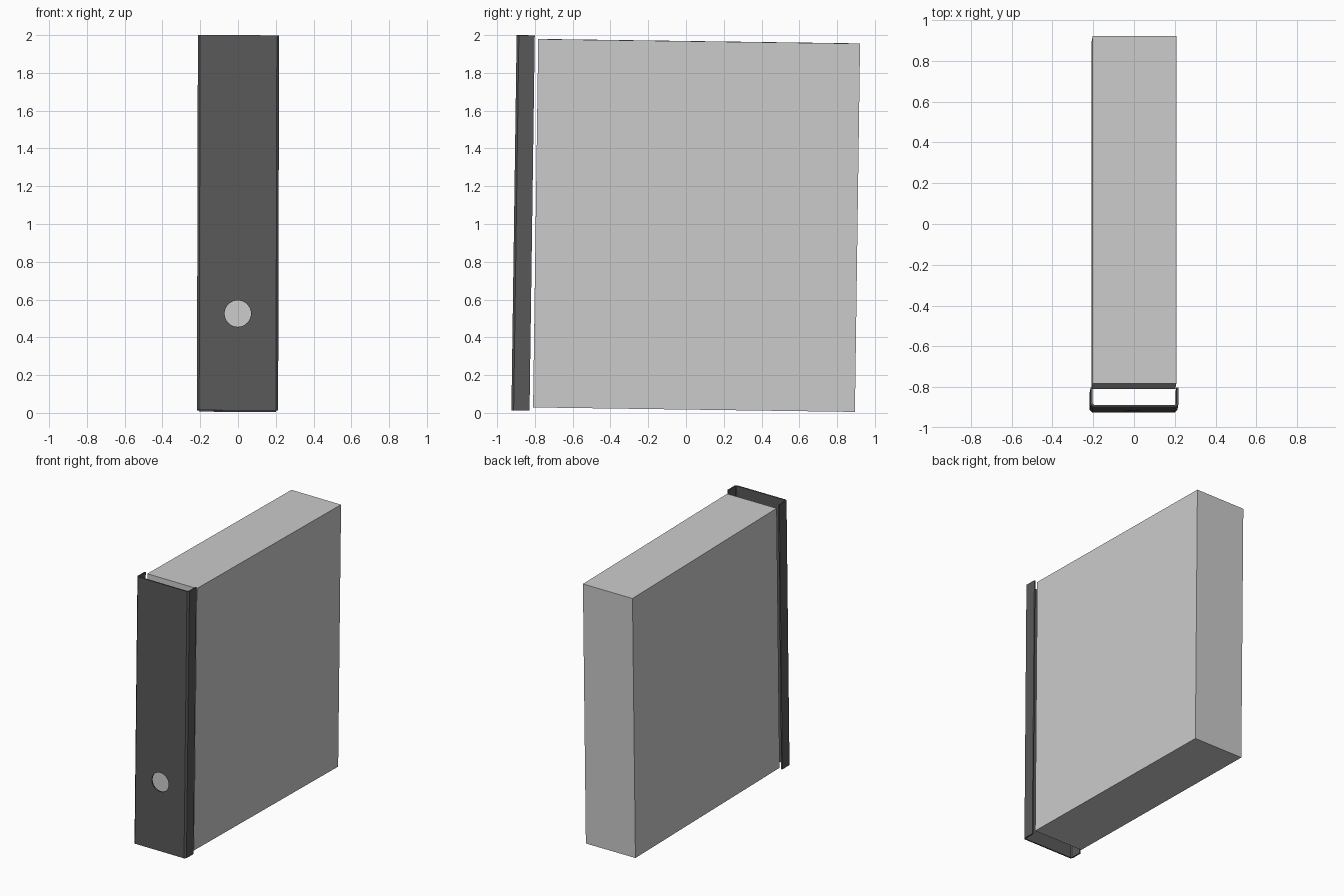
import bpy, bmesh, math
from mathutils import Matrix

if "Cube" in bpy.data.objects:
    bpy.data.objects.remove(bpy.data.objects["Cube"])

# Shared slight lean of both parts
LEAN = Matrix.Rotation(math.radians(0.15), 4, 'Y') @ Matrix.Rotation(math.radians(-0.8), 4, 'X')


def place(obj, y, z):
    obj.matrix_world = Matrix.Translation((0, y, z)) @ LEAN


def prism(name, profile, height):
    """Extrude an xy profile symmetrically along z."""
    bm = bmesh.new()
    face = bm.faces.new([bm.verts.new((x, y, -height / 2)) for x, y in profile])
    top = bmesh.ops.extrude_face_region(bm, geom=[face])
    verts = [v for v in top['geom'] if isinstance(v, bmesh.types.BMVert)]
    bmesh.ops.translate(bm, verts=verts, vec=(0, 0, height))
    bmesh.ops.recalc_face_normals(bm, faces=bm.faces)
    mesh = bpy.data.meshes.new(name)
    bm.to_mesh(mesh)
    bm.free()
    obj = bpy.data.objects.new(name, mesh)
    bpy.context.collection.objects.link(obj)
    return obj


# Plain box: the page block
w, d = 0.205, 0.852
block = prism("page_block", [(-w, -d), (w, -d), (w, d), (-w, d)], 1.95)
place(block, 0.056, 0.9925)

# Spine: thin U channel with chamfered front edges, open at back, top and bottom
W, D, T, C = 0.215, 0.048, 0.01, 0.012
half = [(W - C, -D), (W, -D + C), (W, D), (W - T, D),
        (W - T, -D + C + 0.004), (W - C - 0.004, -D + T)]
spine = prism("spine_cover", half + [(-x, y) for x, y in reversed(half)], 1.986)
place(spine, -0.8625, 1.006)
dark = bpy.data.materials.new("dark_grey")
dark.diffuse_color = (0.1, 0.1, 0.1, 1)
dark.use_nodes = True
dark.node_tree.nodes["Principled BSDF"].inputs["Base Color"].default_value = dark.diffuse_color
spine.data.materials.append(dark)

# Round finger hole through the spine front
bpy.ops.mesh.primitive_cylinder_add(vertices=32, radius=0.07, depth=0.06)
cutter = bpy.context.object
cutter.name = "finger_hole_cutter"
cutter.matrix_world = (spine.matrix_world @ Matrix.Translation((0, -D, -0.481))
                       @ Matrix.Rotation(math.pi / 2, 4, 'X'))
cutter.hide_render = True
cutter.hide_set(True)
hole = spine.modifiers.new("finger_hole", 'BOOLEAN')
hole.operation = 'DIFFERENCE'
hole.solver = 'EXACT'
hole.object = cutter
